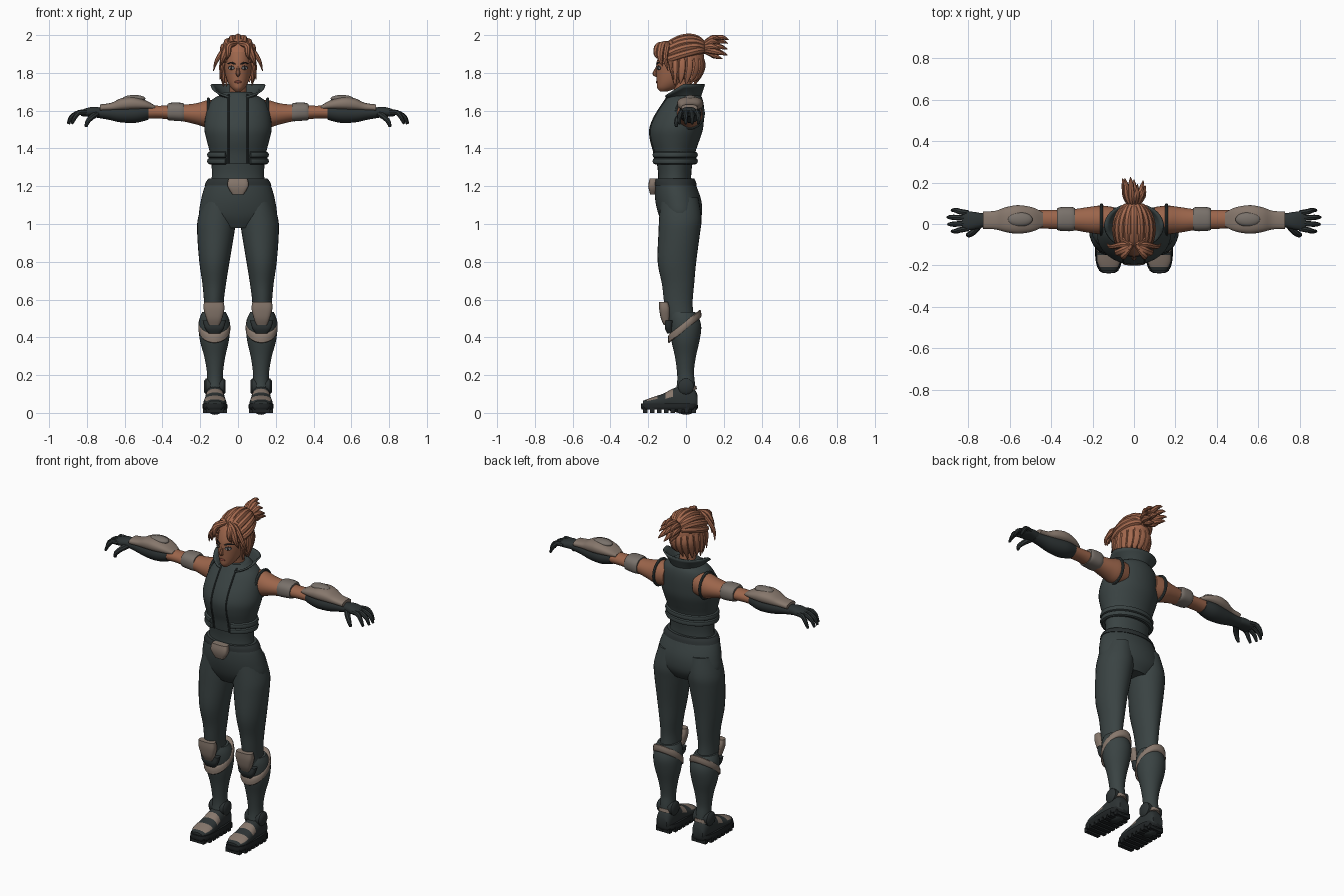
import bpy, bmesh, math, random
from mathutils import Vector, Matrix

random.seed(4)
if "Cube" in bpy.data.objects:
    bpy.data.objects.remove(bpy.data.objects["Cube"], do_unlink=True)


def material(name, *rgb):
    mat = bpy.data.materials.new(name)
    mat.use_nodes = True
    mat.diffuse_color = (*rgb, 1)
    shader = next(node for node in mat.node_tree.nodes if node.type == 'BSDF_PRINCIPLED')
    shader.inputs["Base Color"].default_value = (*rgb, 1)
    shader.inputs["Roughness"].default_value = .8
    return mat


CLOTH = material("dark slate cloth", .042, .056, .056)
LEATHER = material("black leather", .026, .033, .034)
RUBBER = material("black rubber", .014, .017, .018)
ARMOUR = material("taupe armour", .24, .185, .15)
BAND = material("grey strap", .19, .165, .145)
SKIN = material("tan skin", .33, .13, .07)
HAIR = material("copper hair", .37, .14, .075)
EYE = material("pale eye", .4, .42, .43)
DARK = material("dark lash", .03, .025, .025)
LIPS = material("brown lips", .22, .06, .04)


def finish(bm, name, mats, mirror=False, rule=None, thick=0):
    """Turn a bmesh into a smooth shaded object."""
    bmesh.ops.recalc_face_normals(bm, faces=bm.faces)
    bm.normal_update()
    if rule:
        for face in bm.faces:
            face.material_index = rule(face.calc_center_median(), face.normal)
    mesh = bpy.data.meshes.new(name)
    bm.to_mesh(mesh)
    bm.free()
    obj = bpy.data.objects.new(name, mesh)
    bpy.context.scene.collection.objects.link(obj)
    for mat in mats if isinstance(mats, list) else [mats]:
        mesh.materials.append(mat)
    bpy.ops.object.select_all(action='DESELECT')
    obj.select_set(True)
    bpy.context.view_layer.objects.active = obj
    bpy.ops.object.shade_smooth_by_angle(angle=math.radians(40))
    if thick:
        obj.modifiers.new("Thickness", 'SOLIDIFY').thickness = thick
    if mirror:
        obj.modifiers.new("Mirror", 'MIRROR').use_axis[0] = True
    return obj


def spline(rows, steps=4):
    """Catmull-Rom interpolation of rows of numbers."""
    out = []
    for i in range(len(rows) - 1):
        a, b, c, d = (rows[min(max(i + k, 0), len(rows) - 1)] for k in (-1, 0, 1, 2))
        for s in range(steps):
            t = s / steps
            out.append([q + .5 * t * (r - p + t * (2 * p - 5 * q + 4 * r - w + t * (3 * (q - r) + w - p)))
                        for p, q, r, w in zip(a, b, c, d)])
    return out + [list(rows[-1])]


def skin_rings(bm, rings, closed=True):
    loops = [[bm.verts.new(p) for p in ring] for ring in rings]
    count = len(loops[0])
    for low, high in zip(loops, loops[1:]):
        for i in range(count if closed else count - 1):
            j = (i + 1) % count
            bm.faces.new((low[i], low[j], high[j], high[i]))
    if closed:
        bm.faces.new(loops[0])
        bm.faces.new(loops[-1])


def loft(name, mats, rows, axis='z', power=1, tilt=0, sides=28, steps=4, mirror=False, rule=None):
    """Rows are: position on the axis, two centres, two radii."""
    bm = bmesh.new()
    rings = []
    for t, c1, c2, r1, r2 in spline(rows, steps):
        ring = []
        for i in range(sides):
            a = math.tau * i / sides
            c, s = (math.copysign(abs(f) ** power, f) for f in (math.cos(a), math.sin(a)))
            u, v, w = c1 + r1 * c, c2 + r2 * s, t + tilt * r2 * s
            ring.append({'z': (u, v, w), 'x': (w, u, v), 'y': (u, w, v)}[axis])
        rings.append(ring)
    skin_rings(bm, rings)
    return finish(bm, name, mats, mirror, rule)


def tube(bm, points, radii, flat=1, ref=(0, 0, 1), sides=8):
    """Sweep a round or flattened section along a smooth path."""
    path = spline([(*p, r) for p, r in zip(points, radii)])
    centres = [Vector(p[:3]) for p in path]
    rings = []
    for i, p in enumerate(centres):
        along = centres[min(i + 1, len(path) - 1)] - centres[max(i - 1, 0)]
        side = along.cross(Vector(ref)).normalized()
        up = side.cross(along).normalized()
        rings.append([p + path[i][3] * (side * math.cos(a) + up * math.sin(a) * flat)
                      for a in (math.tau * k / sides for k in range(sides))])
    skin_rings(bm, rings)


def ball(name, mat, loc, scale, turn=0, mirror=False, keep=None):
    bm = bmesh.new()
    bmesh.ops.create_uvsphere(bm, u_segments=32, v_segments=20, radius=1, matrix=Matrix.LocRotScale(
        Vector(loc), Matrix.Rotation(turn, 3, 'Z'), Vector(scale)))
    if keep:
        lost = [f for f in bm.faces if not keep(f.calc_center_median())]
        bmesh.ops.delete(bm, geom=lost, context='FACES')
    return finish(bm, name, mat, mirror)


# Torso: vest, shirt and trousers
vest = [(1.32, 0, -.06, .148, .105), (1.38, 0, -.062, .15, .112), (1.44, 0, -.06, .165, .13),
        (1.5, 0, -.053, .178, .142), (1.56, 0, -.04, .174, .135), (1.62, 0, -.022, .16, .117),
        (1.66, 0, -.012, .135, .1), (1.685, 0, -.01, .09, .085), (1.7, 0, -.01, .07, .07)]
loft("vest", CLOTH, vest, sides=40)
loft("shirt_waist", CLOTH, [(1.2, 0, -.06, .145, .09), (1.27, 0, -.06, .138, .088), (1.36, 0, -.06, .145, .1)])
loft("trouser_hips", CLOTH, [(1.24, 0, -.06, .15, .097), (1.2, 0, -.055, .175, .11), (1.12, 0, -.04, .197, .122),
                             (1.04, 0, -.03, .2, .112), (.98, 0, -.03, .12, .08)], sides=40)
loft("trouser_legs", CLOTH, [(1.14, .1, -.035, .08, .1), (1.03, .112, -.03, .1, .112), (.95, .118, -.036, .098, .11),
                             (.8, .125, -.048, .08, .102), (.68, .126, -.042, .062, .085),
                             (.58, .128, -.04, .052, .075), (.48, .127, -.025, .055, .068)], mirror=True)
loft("waistband", LEATHER, [(1.205, 0, -.056, .177, .113), (1.225, 0, -.058, .168, .11), (1.24, 0, -.06, .156, .104)],
     sides=40)
loft("belt_buckle", ARMOUR, [(1.155, 0, -.175, .028, .014), (1.2, 0, -.178, .056, .022), (1.24, 0, -.172, .05, .02)],
     power=.5, steps=2)

# Vest seams, hem belts and armhole trim
bm = bmesh.new()
tube(bm, [(.05, cy - ry * math.sqrt(1 - (.05 / rx) ** 2), z) for z, _, cy, rx, ry in vest[:-1]], [.005] * 8,
     ref=(0, 1, 0))
finish(bm, "vest_seams", LEATHER, mirror=True)
bm = bmesh.new()
for z in (1.333, 1.366):
    arc = [math.radians(d) for d in range(-155, 156, 10)]
    tube(bm, [(.15 * math.sin(a), -.063 + .112 * math.cos(a), z) for a in arc], [.014] * len(arc), flat=1.2)
finish(bm, "hem_belts", CLOTH)
bm = bmesh.new()
arc = [math.tau * k / 20 for k in range(21)]
tube(bm, [(.157, .02 + .072 * math.cos(a), 1.585 + .077 * math.sin(a)) for a in arc], [.008] * len(arc), ref=(1, 0, 0))
finish(bm, "armhole_trim", CLOTH, mirror=True)

# Flared collar, open at the front
bm = bmesh.new()
rings = []
for level in range(6):
    f = level / 5
    ring = []
    for d in range(-156, 157, 8):
        s, c = math.sin(math.radians(d)), math.cos(math.radians(d))
        top = 1.742 + .065 * min(c, 0)
        ring.append(((.08 + .058 * f ** 1.5) * s, -.012 + (.076 + .028 * f) * c, 1.66 + (top - 1.66) * f))
    rings.append(ring)
skin_rings(bm, rings, closed=False)
finish(bm, "collar", CLOTH, thick=.01)

# Arms, straps and gauntlets
loft("arms", SKIN, [(.1, .02, 1.585, .062, .068), (.16, .02, 1.583, .069, .073), (.22, .02, 1.583, .062, .056),
                    (.3, .021, 1.588, .05, .043), (.41, .022, 1.592, .045, .034), (.5, .022, 1.592, .045, .036)],
     'x', mirror=True)
loft("arm_straps", BAND, [(.285, .023, 1.591, .053, .046), (.305, .024, 1.593, .059, .049),
                          (.355, .024, 1.595, .057, .047), (.372, .023, 1.593, .051, .043)], 'x', .8, mirror=True)
loft("gauntlet_sleeves", LEATHER, [(.475, .022, 1.592, .046, .04), (.54, .022, 1.585, .057, .049),
                                   (.62, .02, 1.583, .05, .045), (.69, .018, 1.587, .04, .034),
                                   (.75, .018, 1.59, .034, .027)], 'x', mirror=True)
loft("gauntlet_plates", ARMOUR, [(.44, .022, 1.617, .034, .01), (.49, .022, 1.63, .058, .025),
                                 (.56, .022, 1.637, .069, .036), (.62, .021, 1.632, .06, .033),
                                 (.67, .019, 1.62, .045, .022), (.73, .018, 1.615, .042, .018)],
     'x', .8, mirror=True)
ball("gauntlet_pads", BAND, (.55, .022, 1.664), (.06, .034, .019), mirror=True)

# Gloved hands
loft("palms", LEATHER, [(.72, .018, 1.59, .031, .026), (.77, .016, 1.594, .042, .026), (.81, .015, 1.59, .046, .021),
                        (.832, .015, 1.586, .04, .014)], 'x', .85, mirror=True)
bm = bmesh.new()
for k, reach in enumerate((.88, .897, .9, .88)):
    y = -.022 + .025 * k
    spread = y + .35 * (y - .015)
    tube(bm, [(.8, y, 1.592), (.84, (y + spread) / 2, 1.59), (reach - .018, spread, 1.567), (reach, spread, 1.53)],
         [.013, .0135, .012, .007])
tube(bm, [(.745, 0, 1.585), (.775, -.036, 1.565), (.797, -.052, 1.54), (.805, -.05, 1.515)], [.018, .016, .013, .008])
finish(bm, "fingers", LEATHER, mirror=True)

# Boots with knee armour
loft("boot_shafts", CLOTH, [(.08, .122, -.005, .047, .055), (.16, .122, 0, .042, .047), (.22, .122, -.003, .043, .045),
                            (.3, .123, -.003, .056, .056), (.38, .125, -.003, .076, .074),
                            (.45, .125, -.003, .083, .084), (.5, .126, -.01, .077, .08),
                            (.535, .127, -.018, .062, .066)], mirror=True)
loft("calf_bands", ARMOUR, [(.437, .125, -.006, .079, .081), (.443, .125, -.006, .085, .088),
                            (.475, .126, -.008, .083, .086), (.481, .126, -.008, .076, .079)],
     tilt=.8, steps=2, mirror=True)
loft("knee_pads", ARMOUR, [(.465, .126, -.103, .028, .014), (.5, .126, -.11, .042, .023), (.55, .127, -.113, .055, .029),
                           (.588, .128, -.118, .052, .024)], power=.6, mirror=True)
loft("knee_guards", LEATHER, [(.42, .125, -.083, .03, .016), (.45, .125, -.092, .05, .02),
                              (.49, .126, -.088, .062, .022)], power=.6, mirror=True)


def boot_paint(p, normal):
    toe = -.212 < p.y < -.15 and normal.z > .55
    strap = -.105 < p.y < -.07 and normal.z > .1
    return 1 if toe or strap else 0


loft("boot_feet", [LEATHER, ARMOUR], [(-.228, .122, .05, .035, .014), (-.18, .122, .055, .059, .027),
                                      (-.12, .122, .06, .057, .042), (-.07, .122, .068, .052, .06),
                                      (0, .122, .07, .05, .08), (.045, .122, .065, .045, .06),
                                      (.062, .122, .06, .034, .03)], 'y', .85, mirror=True, rule=boot_paint)
loft("boot_soles", RUBBER, [(.018, .122, -.088, .062, .147), (.03, .122, -.088, .067, .151),
                            (.05, .122, -.088, .064, .149)], power=.6, mirror=True)
bm = bmesh.new()
for k in range(8):
    y = -.215 + .0365 * k
    width = .095 if k in (0, 7) else .125
    bmesh.ops.create_cube(bm, size=1, matrix=Matrix.LocRotScale(
        Vector((.122, y, .015)), None, Vector((width, .024, .03))))
finish(bm, "sole_treads", RUBBER, mirror=True)
loft("ankle_discs", LEATHER, [(.066, 0, .14, .032, .032), (.074, 0, .14, .042, .042), (.17, 0, .14, .042, .042),
                              (.18, 0, .14, .03, .03)], 'x', steps=1, mirror=True)
loft("ankle_straps", ARMOUR, [(.108, .122, -.002, .051, .06), (.128, .122, -.002, .05, .056)],
     tilt=.3, steps=1, mirror=True)

# Head and face
loft("neck", SKIN, [(1.62, 0, -.005, .055, .055), (1.7, 0, -.015, .046, .048), (1.78, 0, -.03, .046, .05)])
loft("head", SKIN, [(1.702, 0, -.118, .015, .02), (1.72, 0, -.1, .036, .052), (1.75, 0, -.08, .054, .075),
                    (1.79, 0, -.06, .067, .097), (1.83, 0, -.05, .073, .108), (1.87, 0, -.04, .075, .112),
                    (1.92, 0, -.03, .07, .098), (1.97, 0, -.03, .03, .05)])
bm = bmesh.new()
tube(bm, [(0, -.15, 1.84), (0, -.163, 1.805), (0, -.164, 1.794), (0, -.15, 1.782)], [.005, .01, .012, .006], ref=(1, 0, 0))
finish(bm, "nose", SKIN)
ball("lips", LIPS, (0, -.154, 1.752), (.018, .006, .007))
ball("ears", SKIN, (.076, -.02, 1.81), (.01, .02, .028), mirror=True)
ball("eye_lashes", DARK, (.035, -.145, 1.827), (.021, .004, .011), .62, True)
ball("eyes", EYE, (.0355, -.1465, 1.825), (.016, .004, .007), .62, True)
ball("irises", DARK, (.0365, -.149, 1.825), (.006, .004, .007), .62, True)
bm = bmesh.new()
tube(bm, [(.014, -.156, 1.846), (.036, -.146, 1.854), (.058, -.118, 1.848)], [.003, .005, .002])
finish(bm, "eyebrows", DARK, mirror=True)

# Swept-back hair over a cap
ball("hair_cap", HAIR, (0, -.022, 1.877), (.09, .118, .112),
     keep=lambda p: p.z > (1.915 if p.y < -.07 else 1.84 if p.y < -.03 else 1.77))
bm = bmesh.new()
for k in range(-4, 5):
    phi = math.radians(21 * k)
    path = []
    for deg in range(42, 172, 16):
        a = math.radians(deg)
        y = -.025 - .117 * math.cos(a)
        path.append((.086 * math.sin(a) * math.sin(phi), y,
                     1.884 + .098 * math.sin(a) * math.cos(phi) + .3 * (y + .025)))
    tube(bm, path, [.012] + [.02] * (len(path) - 2) + [.012], ref=(0, 0, 1) if abs(k) < 3 else (1, 0, 0))
finish(bm, "swept_locks", HAIR)

# Loose locks around the sides and nape
bm = bmesh.new()
for d in range(-110, 111, 20):
    s, c = math.sin(math.radians(d)), math.cos(math.radians(d))
    drop = 1.735 + random.uniform(-.012, .025)
    tube(bm, [(.078 * s, -.02 + .1 * c, 1.9), (.087 * s, -.02 + .113 * c, 1.84),
              (.084 * s, -.025 + .1 * c, 1.785), (.078 * s, -.03 + .08 * c, drop)],
         [.014, .021, .018, .003], ref=(s, c, 0), flat=.6)
finish(bm, "nape_locks", HAIR)

# Parted fringe
bm = bmesh.new()
for out, front, low, r in ((.06, -.158, 1.87, .013), (.092, -.138, 1.835, .016), (.13, -.11, 1.81, .011),
                           (.095, -.08, 1.765, .013)):
    tube(bm, [(.012, -.1, 1.957), (.04 + out * .12, front + .01, 1.942), (out * .85, front, (low + 1.93) / 2),
              (out, front + .015, low)], [.012, r + .004, r, .002], ref=(0, 1, 0))
finish(bm, "fringe_locks", HAIR, mirror=True)

# Ponytail
ball("hair_tie", HAIR, (0, .088, 1.93), (.032, .024, .032))
bm = bmesh.new()
for k in range(11):
    a = math.tau * k / 10
    spread = 0 if k == 10 else 1
    x, z = .055 * math.cos(a) * spread, .052 * math.sin(a) * spread
    end = random.uniform(.175, .23)
    tube(bm, [(x * .2, .085, 1.93 + z * .2), (x * .65, .13, 1.94 + z * .7), (x * .85, end - .035, 1.938 + z),
              (x, end, 1.925 + z)], [.012, .018, .013, .002])
finish(bm, "ponytail", HAIR)
